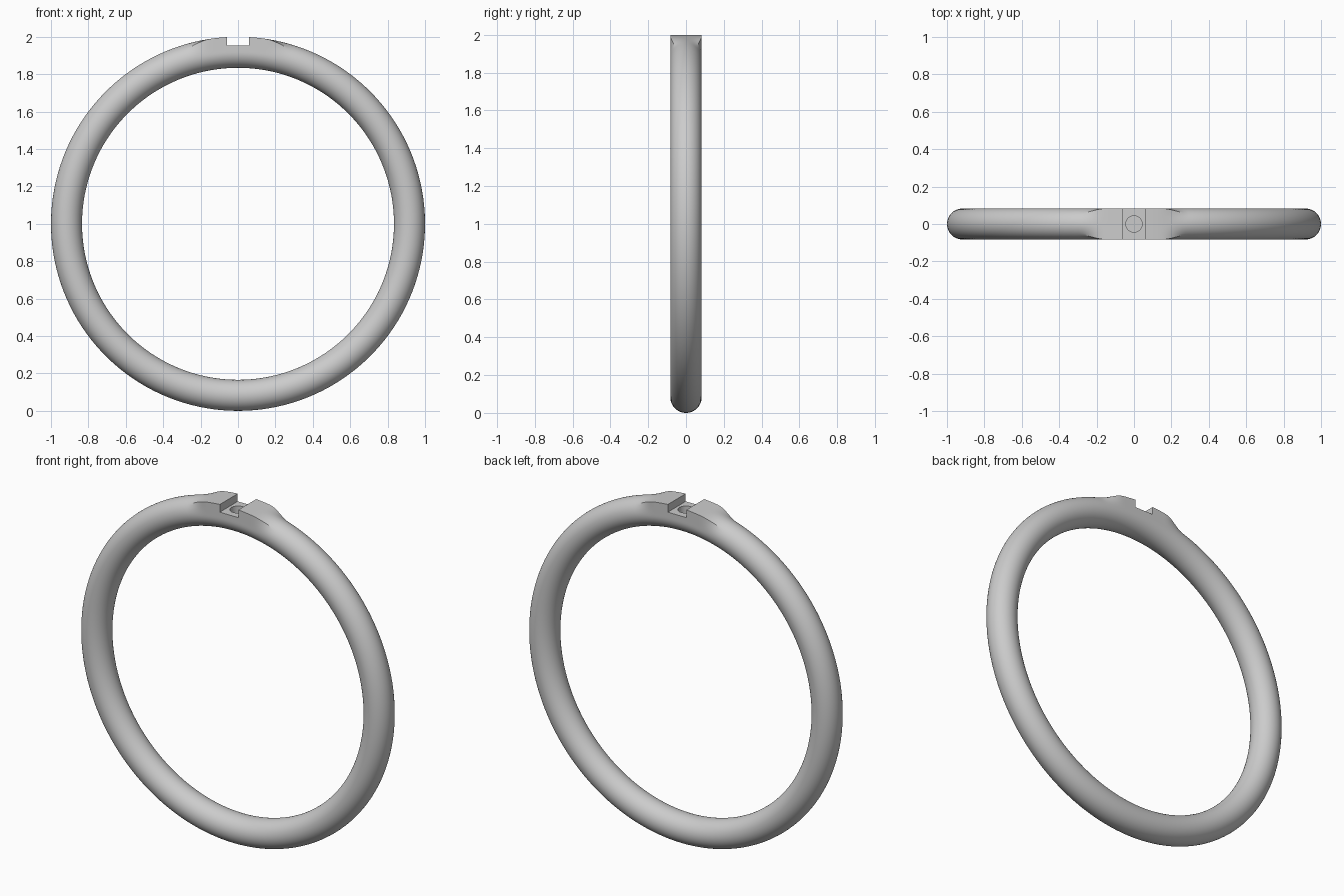
import bpy, bmesh
from math import sin, cos, pi

if "Cube" in bpy.data.objects:
    bpy.data.objects.remove(bpy.data.objects["Cube"])

MAJOR, MINOR, CZ = 0.917, 0.083, 1.0
SEG = 48


def section(blend):
    # round section whose outer half morphs into a square block
    pts = []
    for j in range(SEG):
        a = 2 * pi * j / SEG
        c, s = cos(a), sin(a)
        k = 1.0
        if s > 0:
            k += blend * (1 / max(abs(c), abs(s)) - 1)
        pts.append((MINOR * c * k, MINOR * s * k))
    return pts


def blend_at(angle):
    t = min(1, max(0, (0.30 - abs(angle)) / 0.15))
    return t * t * (3 - 2 * t)


# ring body: sections swept round the circle, finer near the top seat
angles = [-0.4 + 0.8 * i / 48 for i in range(48)]
angles += [0.4 + (2 * pi - 0.8) * i / 128 for i in range(128)]
bm = bmesh.new()
rings = []
for a in angles:
    loop = []
    for y, r in section(blend_at(a)):
        d = MAJOR + r
        loop.append(bm.verts.new((d * sin(a), y, CZ + d * cos(a))))
    rings.append(loop)
for i, loop in enumerate(rings):
    nxt = rings[(i + 1) % len(rings)]
    for j in range(SEG):
        k = (j + 1) % SEG
        bm.faces.new((loop[j], loop[k], nxt[k], nxt[j]))
bmesh.ops.recalc_face_normals(bm, faces=bm.faces)
mesh = bpy.data.meshes.new("ring_body")
bm.to_mesh(mesh)
bm.free()
ring = bpy.data.objects.new("ring_body", mesh)
bpy.context.collection.objects.link(ring)

# slot across the top
bpy.ops.mesh.primitive_cube_add(size=1, location=(0, 0, 2.053))
slot = bpy.context.object
slot.name = "slot_cutter"
slot.scale = (0.12, 0.4, 0.2)

# blind hole in the slot floor
bpy.ops.mesh.primitive_cylinder_add(vertices=48, radius=0.044, depth=0.1,
                                    location=(0, 0, 1.953))
hole = bpy.context.object
hole.name = "hole_cutter"

# apply the cuts and shade
bpy.ops.object.select_all(action='DESELECT')
bpy.context.view_layer.objects.active = ring
ring.select_set(True)
for cutter in (slot, hole):
    cutter.hide_render = True
    mod = ring.modifiers.new(cutter.name, 'BOOLEAN')
    mod.operation = 'DIFFERENCE'
    mod.solver = 'EXACT'
    mod.object = cutter
    bpy.ops.object.modifier_apply(modifier=mod.name)
for cutter in (slot, hole):
    bpy.data.objects.remove(cutter)
bpy.ops.object.shade_smooth_by_angle(angle=pi / 6)
